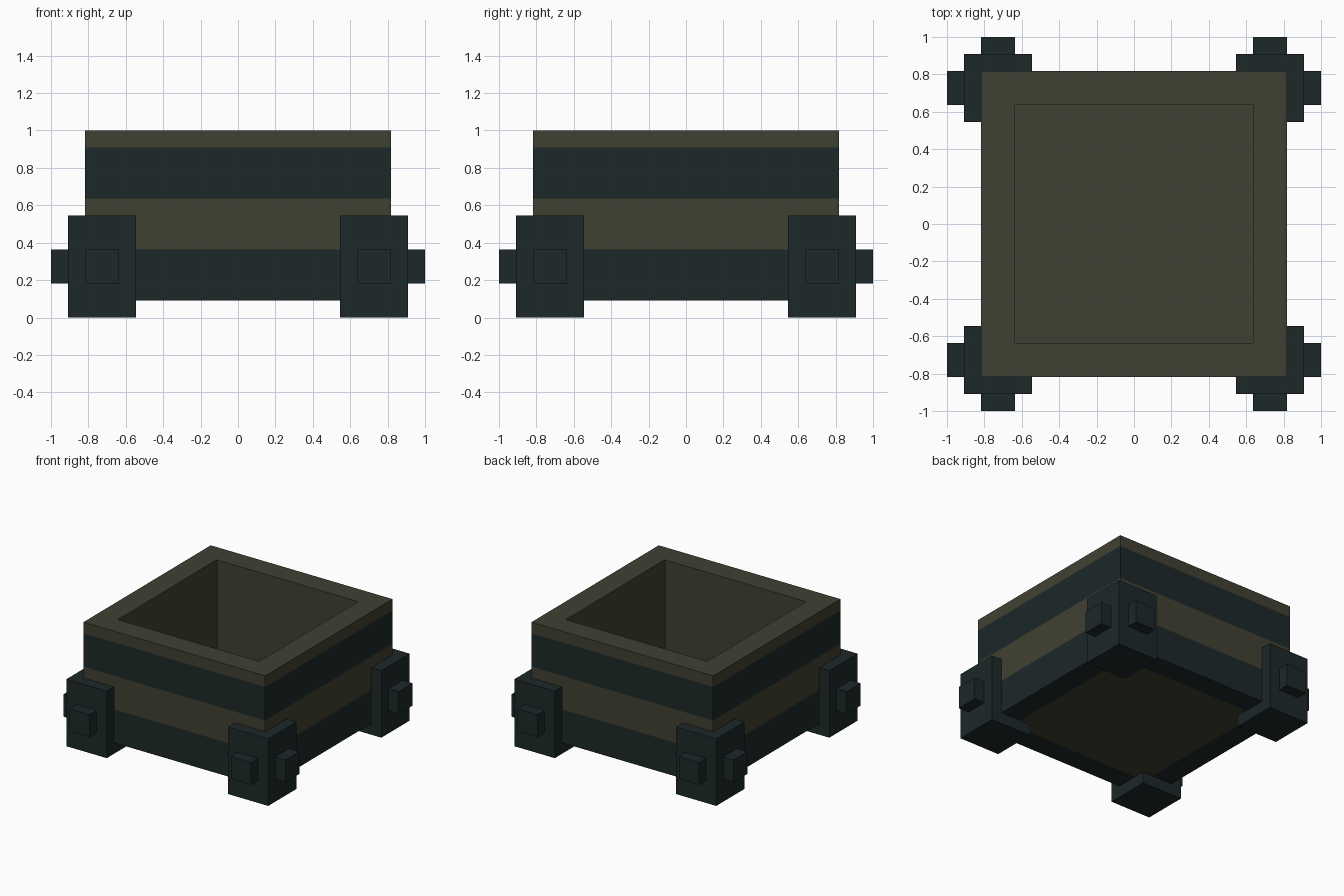
import bpy, bmesh

if "Cube" in bpy.data.objects:
    bpy.data.objects.remove(bpy.data.objects["Cube"])

U = 1 / 11  # modelling unit: the whole piece is 22 units wide


def make_material(name, color):
    m = bpy.data.materials.new(name)
    m.diffuse_color = (*color, 1)
    m.use_nodes = True
    m.node_tree.nodes["Principled BSDF"].inputs["Base Color"].default_value = m.diffuse_color
    return m


BROWN = make_material("dull brown", (0.0513, 0.0513, 0.0325))
DARK = make_material("dark slate", (0.0123, 0.0212, 0.0222))


def finish(bm, name, mats):
    bmesh.ops.recalc_face_normals(bm, faces=bm.faces)
    me = bpy.data.meshes.new(name)
    bm.to_mesh(me)
    bm.free()
    for m in mats:
        me.materials.append(m)
    ob = bpy.data.objects.new(name, me)
    bpy.context.collection.objects.link(ob)
    return ob


def prism(name, outline, z0, z1, mat):
    """Extrude a flat outline (in units) from z0 to z1."""
    bm = bmesh.new()
    face = bm.faces.new([bm.verts.new((x * U, y * U, z0 * U)) for x, y in outline])
    top = bmesh.ops.extrude_face_region(bm, geom=[face])["geom"]
    verts = [g for g in top if isinstance(g, bmesh.types.BMVert)]
    bmesh.ops.translate(bm, verts=verts, vec=(0, 0, (z1 - z0) * U))
    return finish(bm, name, [mat])


def rect(x0, x1, y0, y1):
    return [(x0, y0), (x1, y0), (x1, y1), (x0, y1)]


# Hollow banded box: square rings (half width, height), one material per span
rings = [(7, 1), (9, 1), (9, 4), (9, 7), (9, 10), (9, 11), (7, 11), (7, 3)]
span_mats = [1, 1, 0, 1, 0, 0, 0]
bm = bmesh.new()
loops = [[bm.verts.new((x * r * U, y * r * U, z * U))
          for x, y in ((-1, -1), (1, -1), (1, 1), (-1, 1))] for r, z in rings]
for a, b, mat in zip(loops, loops[1:], span_mats):
    for i in range(4):
        j = (i + 1) % 4
        bm.faces.new((a[i], a[j], b[j], b[i])).material_index = mat
bm.faces.new(loops[0])   # underside of the floor
bm.faces.new(loops[-1])  # inside of the floor
finish(bm, "banded_box", [BROWN, DARK])

# Corner feet: base block, bracket wrapped round the corner, two studs
for sx, sy, tag in ((-1, -1, "front_left"), (1, -1, "front_right"),
                    (1, 1, "back_right"), (-1, 1, "back_left")):
    def place(outline):
        return [(x * sx, y * sy) for x, y in outline]

    bracket = [(6, 9), (9, 9), (9, 6), (10, 6), (10, 10), (6, 10)]
    prism("foot_bracket_" + tag, place(bracket), 1, 6, DARK)
    prism("foot_base_" + tag, place(rect(6, 10, 6, 10)), 0, 1, DARK)
    prism("side_stud_" + tag, place(rect(10, 11, 7, 9)), 2, 4, DARK)
    prism("end_stud_" + tag, place(rect(7, 9, 10, 11)), 2, 4, DARK)
